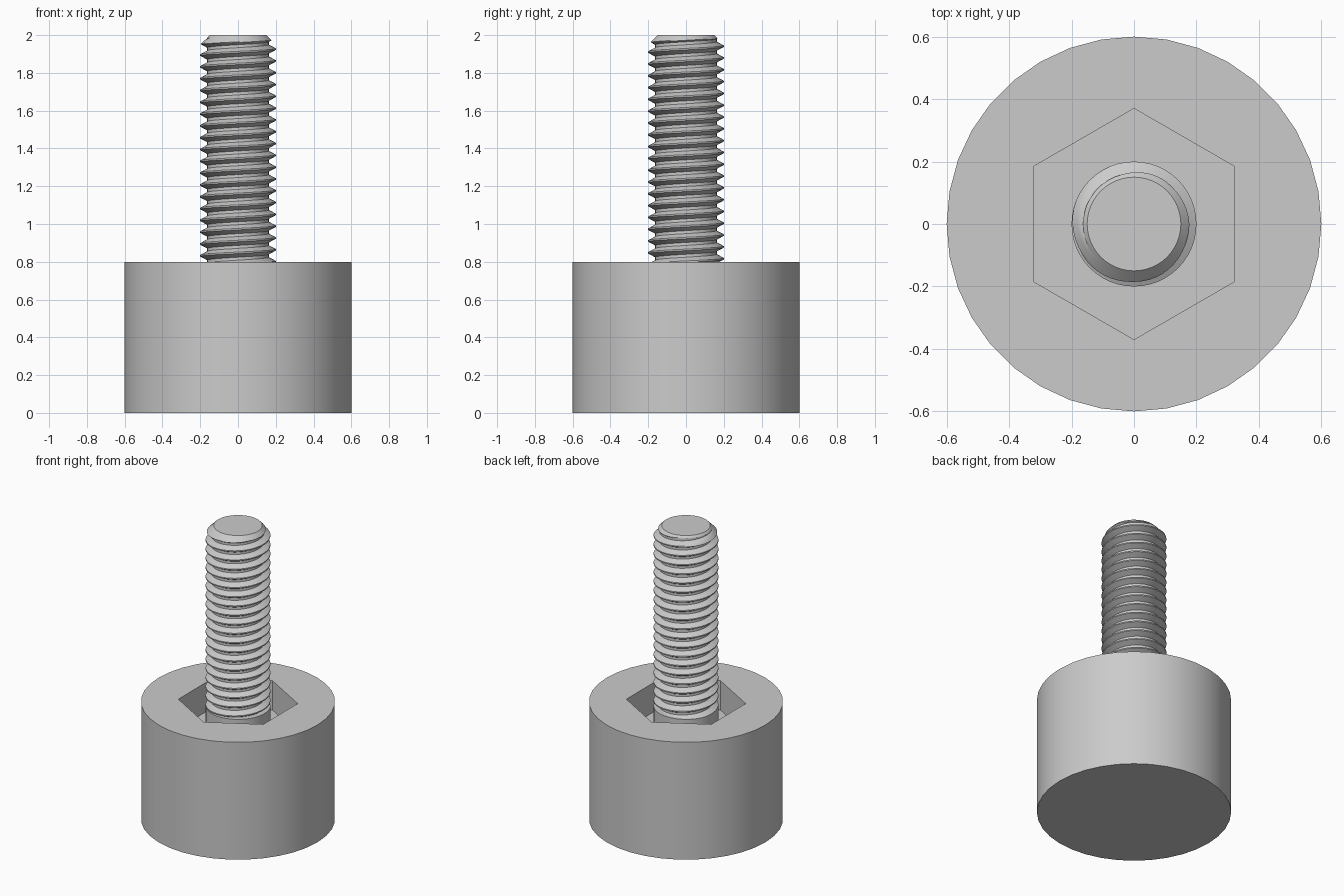
import bpy, bmesh, math

cube = bpy.data.objects.get("Cube")
if cube:
    bpy.data.objects.remove(cube, do_unlink=True)

GREY = (0.6, 0.6, 0.6, 1.0)
metal = bpy.data.materials.new("light grey")
metal.use_nodes = True
metal.diffuse_color = GREY
metal.node_tree.nodes["Principled BSDF"].inputs["Base Color"].default_value = GREY

BASE_R, BASE_H, FLOOR = 0.6, 0.8, 0.6
HEX_R = 0.37
BOLT_R, ROOT_R, PITCH = 0.2, 0.163, 0.0625
THREAD_Z, TOP_Z, TIP_R = 0.77, 2.0, 0.15


def finish(obj):
    bpy.ops.object.select_all(action="DESELECT")
    obj.select_set(True)
    bpy.context.view_layer.objects.active = obj
    bpy.ops.object.shade_smooth_by_angle(angle=math.radians(30))


def prism(name, sides, radius, z0, z1, turn=0.0):
    bpy.ops.mesh.primitive_cylinder_add(
        vertices=sides, radius=radius, depth=z1 - z0,
        location=(0, 0, (z0 + z1) / 2), rotation=(0, 0, turn))
    obj = bpy.context.object
    obj.name = name
    obj.data.materials.append(metal)
    return obj


# Round foot with a hexagonal pocket in its top
foot = prism("foot", 36, BASE_R, 0, BASE_H)
cutter = prism("pocket_cutter", 6, HEX_R, FLOOR, BASE_H + 0.2)
cutter.hide_render = True
cut = foot.modifiers.new("pocket", "BOOLEAN")
cut.operation = "DIFFERENCE"
cut.solver = "EXACT"
cut.object = cutter
bpy.context.view_layer.objects.active = foot
bpy.ops.object.modifier_apply(modifier=cut.name)
bpy.data.objects.remove(cutter, do_unlink=True)
finish(foot)

# Plain shank below the thread
finish(prism("shank", 48, BOLT_R, FLOOR - 0.02, THREAD_Z))


# Right-handed thread: a helical grid, one column per angle
def thread_radius(phase):
    d = abs(phase - 0.5) * 2          # 0 at the crest, 1 at the root
    slope = min(max((d - 0.125) / 0.625, 0), 1)
    return BOLT_R + (ROOT_R - BOLT_R) * slope


COLS, STEPS = 48, 16
TURNS = int((TOP_Z - THREAD_Z) / PITCH) + 5
ROWS = TURNS * STEPS
start = 1.957 - PITCH * (TURNS - 2)   # a crest lies at this height on the -x side

bm = bmesh.new()
columns = []
for i in range(COLS):
    a = 2 * math.pi * i / COLS
    column = []
    for j in range(ROWS + 1):
        z = start + PITCH * (j / STEPS + i / COLS)
        r = thread_radius((j % STEPS) / STEPS)
        r = max(min(r, TIP_R + TOP_Z - z), 0.02)   # chamfered tip
        column.append(bm.verts.new((r * math.cos(a), r * math.sin(a), z)))
    columns.append(column)
columns.append(columns[0][STEPS:])    # the last column joins one pitch higher
for left, right in zip(columns, columns[1:]):
    for j in range(min(len(left), len(right)) - 1):
        bm.faces.new((left[j], right[j], right[j + 1], left[j + 1]))

# Trim both ends flat and cap them
for z, up in ((THREAD_Z - 0.01, -1), (TOP_Z, 1)):
    geom = bm.verts[:] + bm.edges[:] + bm.faces[:]
    bmesh.ops.bisect_plane(bm, geom=geom, plane_co=(0, 0, z),
                           plane_no=(0, 0, up), clear_outer=True)
    rim = [e for e in bm.edges if e.is_boundary
           and all(abs(v.co.z - z) < 1e-4 for v in e.verts)]
    bmesh.ops.contextual_create(bm, geom=rim)
bmesh.ops.recalc_face_normals(bm, faces=bm.faces)
mesh = bpy.data.meshes.new("bolt_thread")
bm.to_mesh(mesh)
bm.free()
mesh.materials.append(metal)
thread = bpy.data.objects.new("bolt_thread", mesh)
bpy.context.collection.objects.link(thread)
finish(thread)
